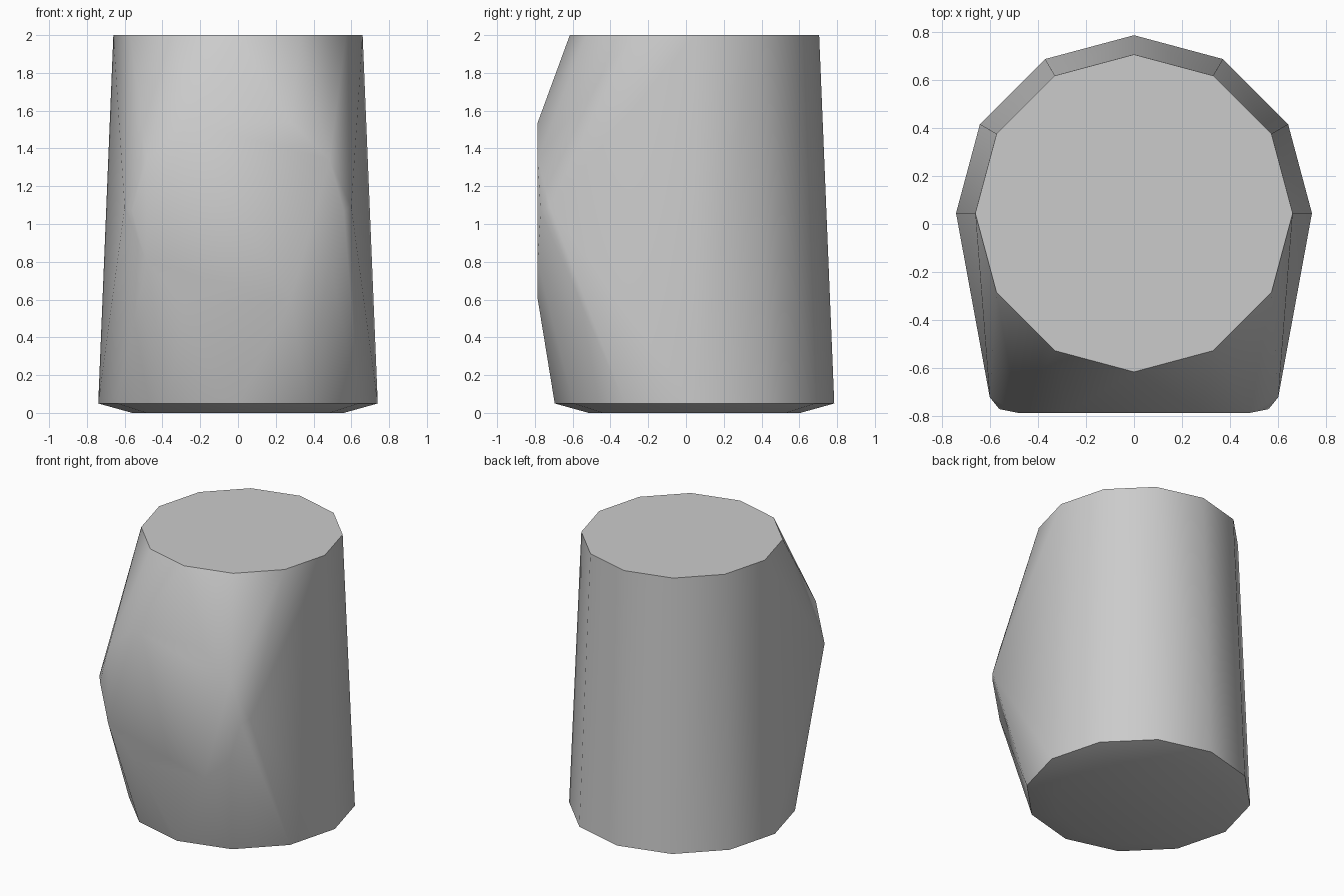
import bpy, bmesh
from math import sin, cos, radians

cube = bpy.data.objects.get("Cube")
if cube:
    bpy.data.objects.remove(cube)

mat = bpy.data.materials.new("plain grey")
mat.use_nodes = True
grey = (0.6, 0.6, 0.6, 1)
mat.diffuse_color = grey
mat.node_tree.nodes["Principled BSDF"].inputs["Base Color"].default_value = grey


def ring(radius, z, y=0.045):
    """Level twelve-sided ring."""
    return [(radius * sin(radians(a)), y + radius * cos(radians(a)), z)
            for a in range(0, 360, 30)]


# Tapered body: inset foot, wide base, narrower top
points = ring(0.56, 0) + ring(0.74, 0.05) + ring(0.66, 2)

# Flat rounded pad bulging from the front, with blunted top and bottom
points += [(0.56 * cos(radians(a)), -0.785 if a % 180 else -0.77, 1.07 + 0.54 * sin(radians(a)))
           for a in range(0, 360, 30) if a not in (90, 270)]

# Side corners where the pad meets the body
points += [(side * 0.6, -0.72, 1.09) for side in (-1, 1)]

# Wrap a tight skin around all sections
bm = bmesh.new()
for p in points:
    bm.verts.new(p)
hull = bmesh.ops.convex_hull(bm, input=bm.verts)
loose = {g for g in hull["geom_interior"] + hull["geom_unused"]
         if isinstance(g, bmesh.types.BMVert)}
bmesh.ops.delete(bm, geom=list(loose), context="VERTS")
bmesh.ops.dissolve_limit(bm, angle_limit=radians(1), verts=bm.verts, edges=bm.edges)
bmesh.ops.recalc_face_normals(bm, faces=bm.faces)

mesh = bpy.data.meshes.new("body")
bm.to_mesh(mesh)
bm.free()
mesh.materials.append(mat)
body = bpy.data.objects.new("body", mesh)
bpy.context.collection.objects.link(body)

# Smooth sides, crisp top and base rims
bpy.ops.object.select_all(action="DESELECT")
body.select_set(True)
bpy.context.view_layer.objects.active = body
bpy.ops.object.shade_smooth_by_angle(angle=radians(55))
